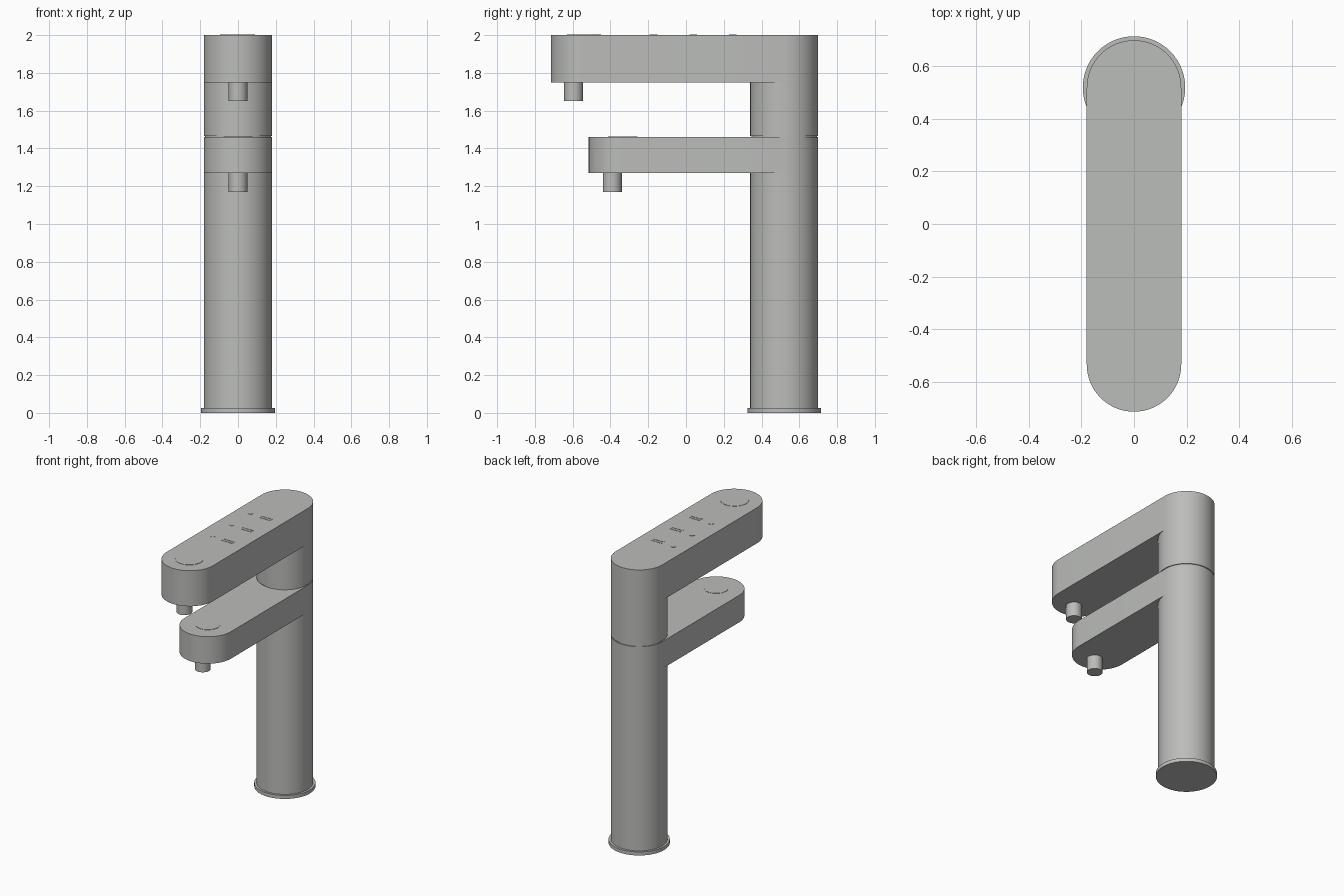
import bpy, bmesh, math

cube = bpy.data.objects.get("Cube")
if cube:
    bpy.data.objects.remove(cube, do_unlink=True)

metal = bpy.data.materials.new("brushed_grey")
metal.use_nodes = True
colour = (0.5, 0.51, 0.49, 1)
metal.diffuse_color = colour
metal.node_tree.nodes["Principled BSDF"].inputs["Base Color"].default_value = colour

COLUMN_Y = 0.52
RADIUS = 0.18


def prism(name, outline, z0, z1):
    """Extrude a closed counter-clockwise outline from z0 to z1."""
    bm = bmesh.new()
    face = bm.faces.new([bm.verts.new((x, y, z0)) for x, y in outline])
    top = bmesh.ops.extrude_face_region(bm, geom=[face])["geom"]
    verts = [v for v in top if isinstance(v, bmesh.types.BMVert)]
    bmesh.ops.translate(bm, verts=verts, vec=(0, 0, z1 - z0))
    bmesh.ops.recalc_face_normals(bm, faces=bm.faces)
    mesh = bpy.data.meshes.new(name)
    bm.to_mesh(mesh)
    bm.free()
    mesh.materials.append(metal)
    obj = bpy.data.objects.new(name, mesh)
    bpy.context.collection.objects.link(obj)
    bpy.ops.object.select_all(action="DESELECT")
    obj.select_set(True)
    bpy.context.view_layer.objects.active = obj
    bpy.ops.object.shade_smooth_by_angle(angle=math.radians(30))
    return obj


def arc(y, radius, start, steps, sweep=math.pi, x=0):
    return [(x + radius * math.cos(start + sweep * i / steps),
             y + radius * math.sin(start + sweep * i / steps)) for i in range(steps + 1)]


def disc(name, x, y, radius, z0, z1, sides=64):
    return prism(name, arc(y, radius, 0, sides, 2 * math.pi, x)[:-1], z0, z1)


def arm(name, front_y, z0, z1):
    """Straight arm with rounded ends, running forward from the column."""
    outline = arc(COLUMN_Y, RADIUS, 0, 32) + arc(front_y, RADIUS, math.pi, 32)
    return prism(name, outline, z0, z1)


# Base flange and column
disc("base_flange", 0, COLUMN_Y, 0.195, 0, 0.025)
disc("column", 0, COLUMN_Y, RADIUS, 0.025, 1.27)
disc("swivel_seam", 0, COLUMN_Y, 0.174, 1.46, 1.466)
disc("upper_column", 0, COLUMN_Y, RADIUS, 1.466, 1.75)

# Arms, each with a spout and a round button
arm("lower_arm", -0.335, 1.27, 1.46)
arm("upper_arm", -0.535, 1.75, 2.0)
disc("lower_spout", 0, -0.39, 0.05, 1.17, 1.27, 32)
disc("upper_spout", 0, -0.595, 0.05, 1.65, 1.75, 32)
disc("lower_button", 0, -0.335, 0.078, 1.46, 1.462)
disc("upper_button", 0, -0.54, 0.09, 2.0, 2.002)

# Three indicator dots, each beside a pair of bars
for i in range(3):
    y = 0.25 - 0.21 * i
    disc(f"indicator_dot_{i + 1}", -0.077, y, 0.018, 2.0, 2.002, 24)
    for side, offset in (("back", 0.005), ("front", -0.018)):
        b0, b1 = y + offset - 0.004, y + offset + 0.004
        prism(f"indicator_bar_{side}_{i + 1}",
              [(0.008, b0), (0.09, b0), (0.09, b1), (0.008, b1)], 2.0, 2.002)
